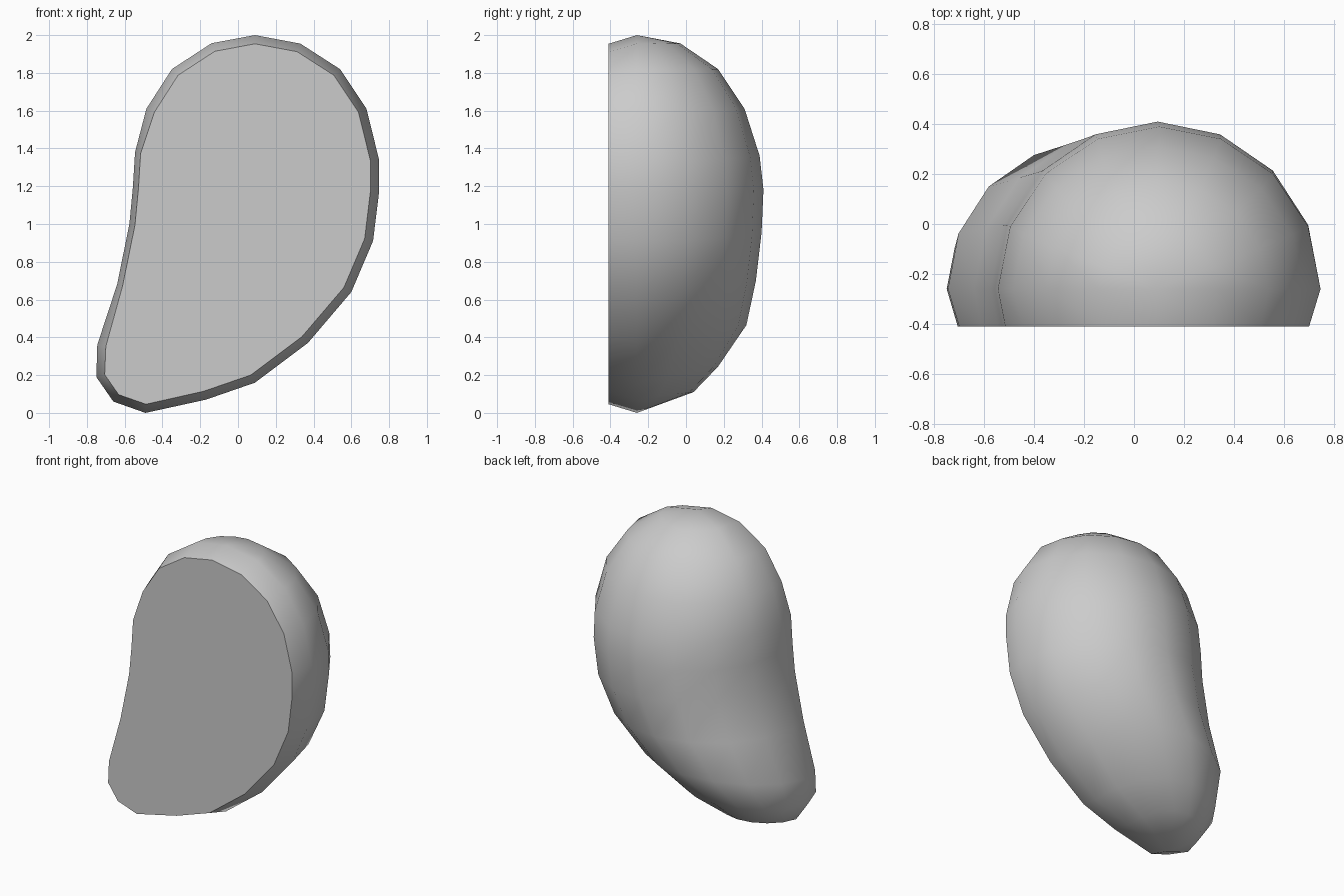
import bpy, bmesh, math
from mathutils import Vector

if "Cube" in bpy.data.objects:
    bpy.data.objects.remove(bpy.data.objects["Cube"])

RIM_Y, FRONT_Y, INSET, SEG = -0.26, -0.41, 0.046, 8

# Cross-sections down the bean: left x, left z, right x, right z, back y, lift of the crest
sections = [
    (-0.14, 1.957, 0.33, 1.955, -0.03, 0.0),
    (-0.35, 1.82, 0.54, 1.82, 0.17, 0.0),
    (-0.485, 1.61, 0.68, 1.61, 0.31, 0.0),
    (-0.545, 1.38, 0.747, 1.34, 0.39, 0.0),
    (-0.557, 1.19, 0.747, 1.17, 0.41, 0.0),
    (-0.575, 1.00, 0.715, 0.91, 0.40, 0.0),
    (-0.64, 0.68, 0.60, 0.64, 0.37, 0.04),
    (-0.745, 0.36, 0.37, 0.37, 0.32, 0.10),
    (-0.75, 0.19, 0.09, 0.16, 0.17, 0.07),
    (-0.66, 0.06, -0.17, 0.07, 0.04, 0.045),
]
bm = bmesh.new()

# Rounded back: half-round rings lofted between two poles
rings = []
for lx, lz, rx, rz, back, lift in sections:
    ring = []
    for k in range(SEG + 1):
        a = math.pi * k / SEG
        t = (1 - math.cos(a)) / 2
        s = math.sin(a)
        ring.append(bm.verts.new((lx + (rx - lx) * t,
                                  RIM_Y + (back - RIM_Y) * s,
                                  lz + (rz - lz) * t + lift * s)))
    rings.append(ring)
top = bm.verts.new((0.09, RIM_Y, 2.0))
bottom = bm.verts.new((-0.49, RIM_Y, 0.0))
for a, b in zip(rings, rings[1:]):
    for k in range(SEG):
        bm.faces.new((a[k], a[k + 1], b[k + 1], b[k]))
for k in range(SEG):
    bm.faces.new((top, rings[0][k + 1], rings[0][k]))
    bm.faces.new((bottom, rings[-1][k], rings[-1][k + 1]))

# Tapered rim leading to the flat front, inset from the widest outline
rim = [top] + [r[-1] for r in rings] + [bottom] + [r[0] for r in reversed(rings)]
n = len(rim)
front = []
for i, v in enumerate(rim):
    d0 = (v.co - rim[i - 1].co).normalized()
    d1 = (rim[(i + 1) % n].co - v.co).normalized()
    d = (d0 + d1).normalized()
    inward = Vector((d.z, 0, -d.x))
    # the hollow side of the outline is cut closer to the rim
    amount = INSET * (0.65 if v.co.x < -0.5 and 0.6 < v.co.z < 1.5 else 1)
    p = v.co + inward * amount
    front.append(bm.verts.new((p.x, FRONT_Y, p.z)))
for i in range(n):
    j = (i + 1) % n
    bm.faces.new((rim[i], rim[j], front[j], front[i]))
bm.faces.new(front)
bmesh.ops.recalc_face_normals(bm, faces=bm.faces)

mesh = bpy.data.meshes.new("half_bean")
bm.to_mesh(mesh)
bm.free()
obj = bpy.data.objects.new("half_bean", mesh)
bpy.context.collection.objects.link(obj)
bpy.context.view_layer.objects.active = obj
obj.select_set(True)
bpy.ops.object.shade_smooth_by_angle(angle=math.radians(50))
